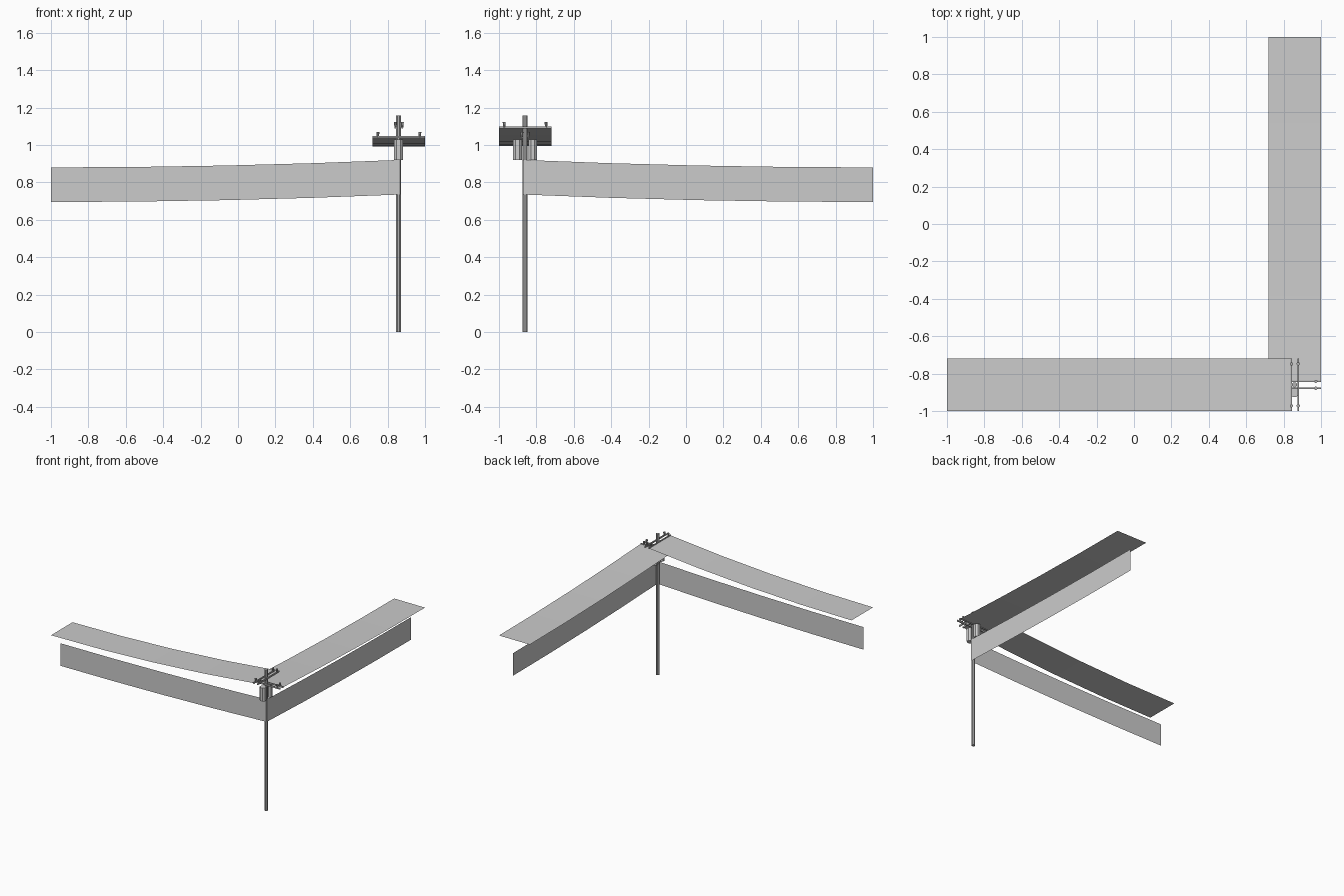
import bpy
import bmesh
from math import pi
from mathutils import Matrix, Vector

cube = bpy.data.objects.get("Cube")
if cube:
    bpy.data.objects.remove(cube, do_unlink=True)

PX, PY = 0.86, -0.86      # pole position
POLE_R = 0.014


def material(name, value):
    mat = bpy.data.materials.new(name)
    mat.use_nodes = True
    color = (value, value, value, 1)
    mat.diffuse_color = color
    mat.node_tree.nodes["Principled BSDF"].inputs["Base Color"].default_value = color
    return mat


light_grey = material("light grey", 0.6)
mid_grey = material("mid grey", 0.45)


def finish(name, bm, mat):
    mesh = bpy.data.meshes.new(name)
    bm.to_mesh(mesh)
    bm.free()
    mesh.materials.append(mat)
    obj = bpy.data.objects.new(name, mesh)
    bpy.context.collection.objects.link(obj)
    return obj


def cylinder(name, x, y, z0, z1, r0, r1, mat, sides=8):
    bm = bmesh.new()
    spot = Matrix.Translation((x, y, (z0 + z1) / 2)) @ Matrix.Rotation(pi / sides, 4, "Z")
    bmesh.ops.create_cone(bm, cap_ends=True, segments=sides, radius1=r0,
                          radius2=r1, depth=z1 - z0, matrix=spot)
    return finish(name, bm, mat)


def box(name, center, size, mat):
    bm = bmesh.new()
    bmesh.ops.create_cube(bm, size=1, matrix=Matrix.Translation(center)
                          @ Matrix.Diagonal((*size, 1)))
    return finish(name, bm, mat)


def ribbon(name, start, end, drop, offset_a, offset_b, mat, steps=4):
    """Half-span strip that sags in a parabola away from the pole."""
    bm = bmesh.new()
    a, b = Vector(start), Vector(end)
    rows = []
    for i in range(steps + 1):
        t = i / steps
        p = a.lerp(b, t) - Vector((0, 0, drop * (1 - (1 - t) ** 2)))
        rows.append([bm.verts.new(p + Vector(o)) for o in (offset_a, offset_b)])
    for (p, q), (r, s) in zip(rows, rows[1:]):
        bm.faces.new((p, q, s, r))
    return finish(name, bm, mat)


# Pole and the pair of transformers beside it
cylinder("pole", PX - 0.002, PY, 0, 1.157, POLE_R, POLE_R, mid_grey)
for side, label in ((-1, "front"), (1, "back")):
    cylinder(label + "_transformer", PX - 0.002, PY + side * 0.041,
             0.92, 1.03, 0.025, 0.025, light_grey)

# Double crossarms, one pair for each line direction, with pin insulators
for axis, z, label in ((0, 1.042, "side"), (1, 1.094, "front")):
    for side in (-1, 1):
        center = Vector((PX, PY, z))
        center[1 - axis] += side * 0.018
        size = [0.008, 0.008, 0.012]
        size[axis] = 0.28
        box(label + "_crossarm", center, size, mid_grey)
        for end in (-1, 1):
            pin = center.copy()
            pin[axis] += end * 0.112
            cylinder(label + "_insulator", pin.x, pin.y, z, z + 0.028,
                     0.006, 0.009, mid_grey)

# Upper cable strips, lying flat
ribbon("front_upper_strip", (0.845, PY, 1.094), (-1, PY, 1.094), 0.1,
       (0, 0.14, 0), (0, -0.14, 0), light_grey)
ribbon("side_upper_strip", (PX, -0.845, 1.042), (PX, 1, 1.042), 0.05,
       (-0.14, 0, 0), (0.14, 0, 0), light_grey)

# Lower cable strips, standing upright against the pole
ribbon("front_lower_strip", (0.865, PY - 0.015, 0.92), (-1, PY - 0.015, 0.92), 0.04,
       (0, 0, 0), (0, 0, -0.185), light_grey)
ribbon("side_lower_strip", (PX + 0.013, -0.872, 0.92), (PX + 0.013, 1, 0.92), 0.04,
       (0, 0, -0.185), (0, 0, 0), light_grey)

# Make the strip faces point outwards and upwards
for obj in bpy.context.collection.objects:
    if obj.type == "MESH" and obj.name.endswith("strip"):
        want = Vector((0, 0, 1))
        if "lower" in obj.name:
            want = Vector((0, -1, 0)) if "front" in obj.name else Vector((1, 0, 0))
        if obj.data.polygons[0].normal.dot(want) < 0:
            obj.data.flip_normals()
